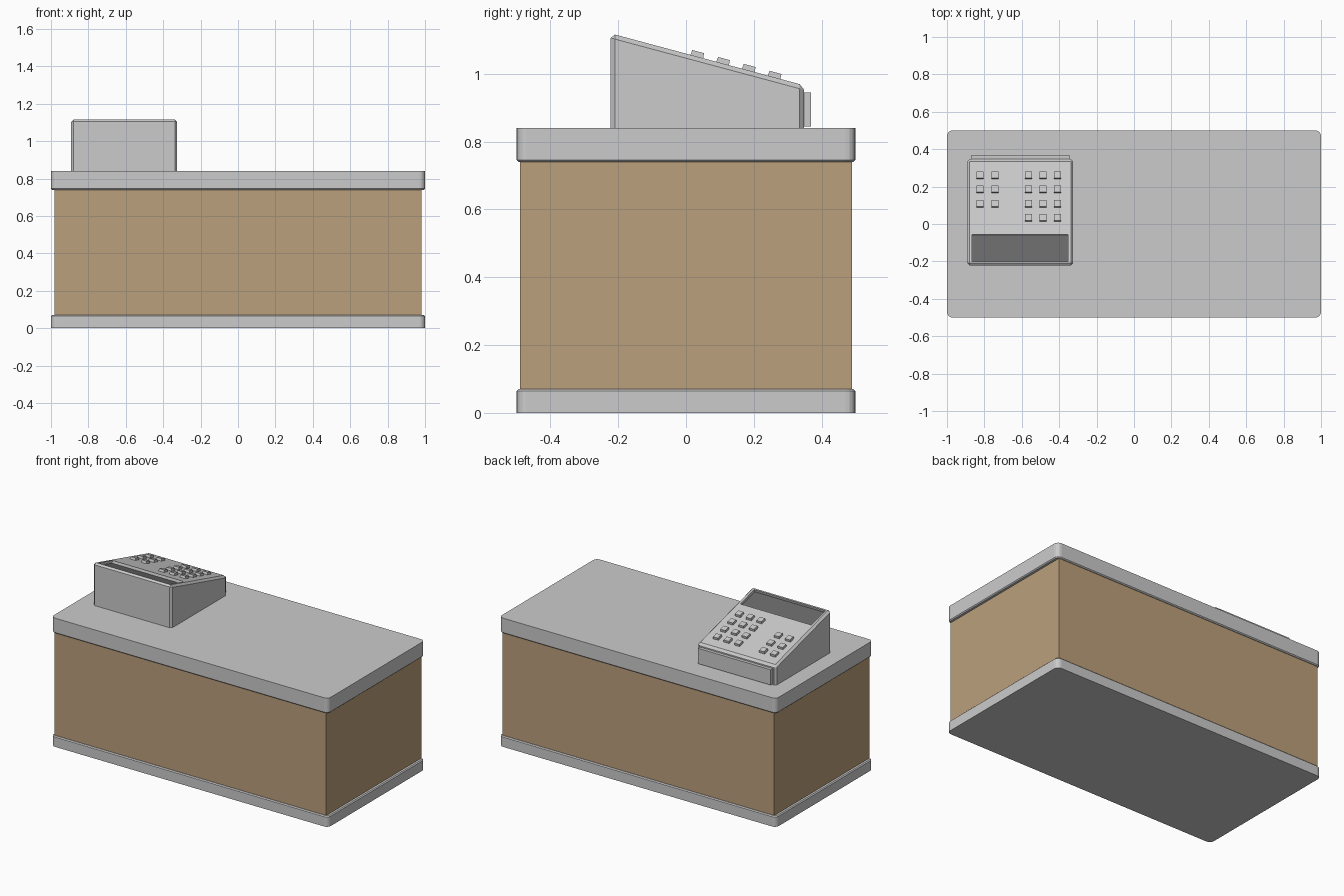
import bpy, bmesh, math
from mathutils import Matrix

if "Cube" in bpy.data.objects:
    bpy.data.objects.remove(bpy.data.objects["Cube"])

SLOPE = math.atan2(0.153, 0.57)


def material(name, rgb):
    m = bpy.data.materials.new(name)
    m.diffuse_color = (*rgb, 1)
    m.use_nodes = True
    m.node_tree.nodes["Principled BSDF"].inputs["Base Color"].default_value = m.diffuse_color
    return m


def finish(bm, name, mat=None):
    bmesh.ops.recalc_face_normals(bm, faces=bm.faces)
    me = bpy.data.meshes.new(name)
    bm.to_mesh(me)
    bm.free()
    ob = bpy.data.objects.new(name, me)
    bpy.context.collection.objects.link(ob)
    if mat:
        me.materials.append(mat)
    return ob


def box(x, y, z):
    """bmesh box from (min, max) ranges"""
    bm = bmesh.new()
    size = [b - a for a, b in (x, y, z)]
    mid = [(a + b) / 2 for a, b in (x, y, z)]
    bmesh.ops.create_cube(bm, size=1, matrix=Matrix.Translation(mid) @ Matrix.Diagonal((*size, 1)))
    return bm


def bevel(bm, edges, width, segments=1):
    bmesh.ops.bevel(bm, geom=edges, offset=width, segments=segments, profile=0.5, affect='EDGES')


def edges_at(bm, z):
    return [e for e in bm.edges if all(abs(v.co.z - z) < 1e-4 for v in e.verts)]


def slab(name, z0, z1, bevel_z):
    """rounded plan corners, small chamfer on the edge facing the body"""
    bm = box((-1, 1), (-0.5, 0.5), (z0, z1))
    bevel(bm, [e for e in bm.edges if abs(e.verts[0].co.z - e.verts[1].co.z) > 0.01], 0.03, 4)
    bevel(bm, edges_at(bm, bevel_z), 0.006)
    return finish(bm, name)


def slope_matrix(x, y, lift=0):
    """frame sitting on the sloped register top"""
    z = 1.119 - (y + 0.222) * math.tan(SLOPE)
    return Matrix.Translation((x, y, z)) @ Matrix.Rotation(-SLOPE, 4, 'X') @ Matrix.Translation((0, 0, lift))


# counter
slab("counter_base", 0, 0.07, 0.07)
slab("counter_top", 0.74, 0.84, 0.74)
finish(box((-0.98, 0.98), (-0.49, 0.49), (0.065, 0.745)), "counter_body",
       material("wood", (0.5, 0.35, 0.2)))

# register housing: extruded side profile, chamfered except at the bottom
bm = bmesh.new()
profile = [(-0.222, 0.84), (0.348, 0.84), (0.348, 0.966), (-0.222, 1.119)]
face = bm.faces.new([bm.verts.new((-0.892, y, z)) for y, z in profile])
ext = bmesh.ops.extrude_face_region(bm, geom=[face])
bmesh.ops.translate(bm, vec=(0.567, 0, 0), verts=[v for v in ext["geom"] if isinstance(v, bmesh.types.BMVert)])
bottom = set(edges_at(bm, 0.84))
bevel(bm, [e for e in bm.edges if e not in bottom], 0.013)
register = finish(bm, "register_housing")

# display recess
bm = box((-0.257, 0.257), (-0.075, 0.075), (-0.02, 0.05))
bm.transform(slope_matrix(-0.61, -0.128))
cutter = finish(bm, "display_cutter")
cutter.hide_render = True
mod = register.modifiers.new("recess", 'BOOLEAN')
mod.operation = 'DIFFERENCE'
mod.solver = 'EXACT'
mod.object = cutter
bpy.context.view_layer.objects.active = register
bpy.ops.object.modifier_apply(modifier=mod.name)
bpy.data.objects.remove(cutter)

# display screen lining the recess
bm = box((-0.257, 0.257), (-0.075, 0.075), (-0.022, -0.017))
bm.transform(slope_matrix(-0.61, -0.128))
finish(bm, "display_screen", material("dark_screen", (0.14, 0.14, 0.14)))

# cash drawer front
finish(box((-0.87, -0.345), (0.33, 0.369), (0.845, 0.945)), "cash_drawer")

# keys: 2 x 3 block and 3 x 4 block
rows = (0.26, 0.184, 0.108, 0.032)
keys = [(x, y) for x in (-0.823, -0.743) for y in rows[:3]]
keys += [(x, y) for x in (-0.564, -0.487, -0.409) for y in rows]
for i, (x, y) in enumerate(keys):
    bm = box((-0.02, 0.02), (-0.02, 0.02), (-0.006, 0.015))
    for v in bm.verts:
        if v.co.z > 0:
            v.co.x *= 0.9
            v.co.y *= 0.9
    bm.transform(slope_matrix(x, y))
    finish(bm, f"key_{i + 1}")
